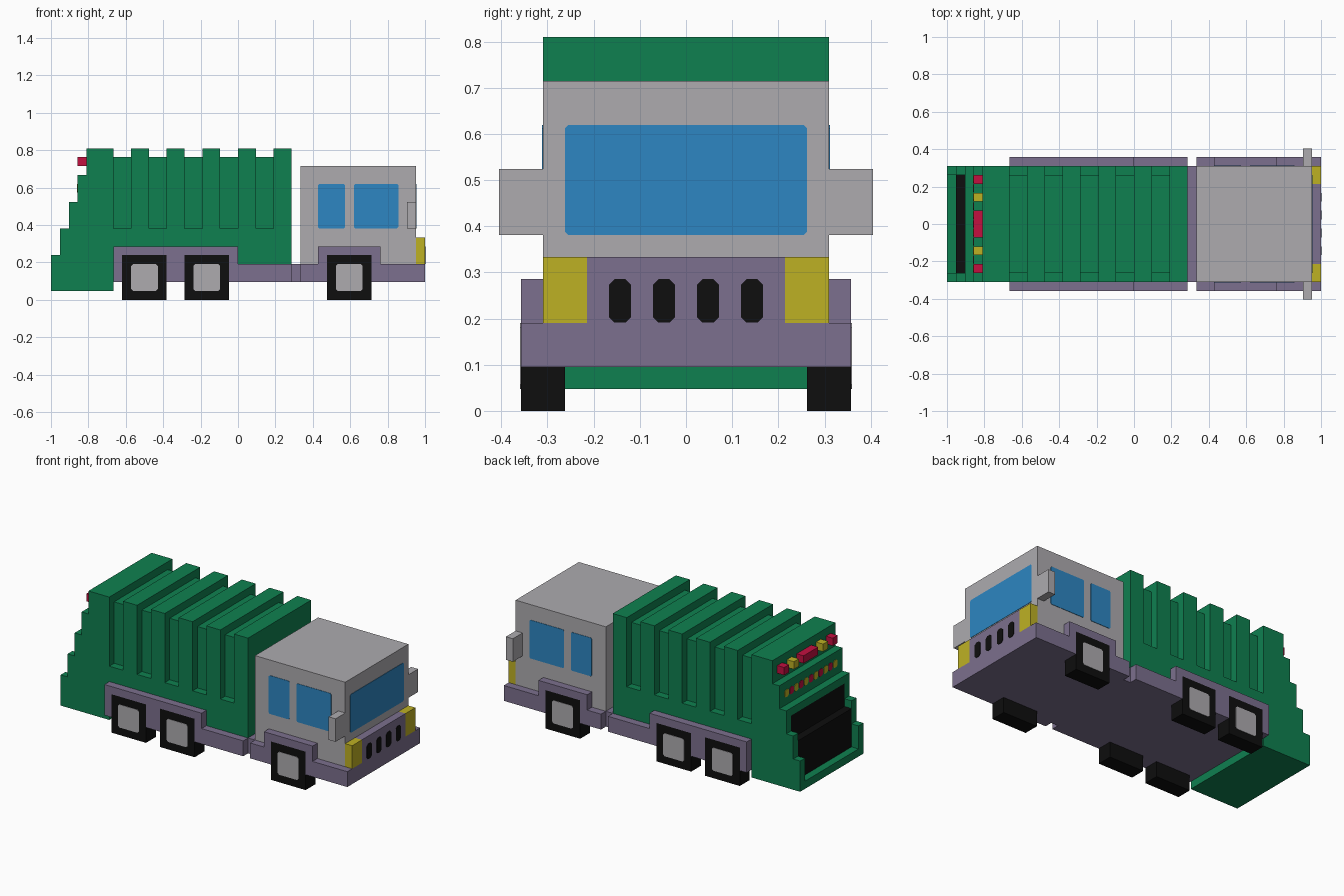
import bpy, bmesh
from mathutils import Vector

U = 1 / 21          # one block; the truck is 42 blocks long
T = 0.05            # half-visible plate thickness in blocks

cube = bpy.data.objects.get("Cube")
if cube:
    bpy.data.objects.remove(cube, do_unlink=True)


def material(name, rgb):
    lin = [((c / 255 + 0.055) / 1.055) ** 2.4 if c > 10 else c / 255 / 12.92 for c in rgb]
    m = bpy.data.materials.new(name)
    m.use_nodes = True
    m.diffuse_color = (*lin, 1)
    m.node_tree.nodes["Principled BSDF"].inputs["Base Color"].default_value = (*lin, 1)
    return m


GREEN = material("body green", (15, 128, 80))
GREY = material("cab grey", (173, 171, 175))
PURPLE = material("chassis purple", (124, 112, 142))
BLUE = material("window blue", (45, 134, 194))
YELLOW = material("lamp yellow", (190, 177, 36))
RED = material("lamp red", (194, 16, 64))
BLACK = material("black", (14, 14, 14))


def finish(name, bm, mat):
    bmesh.ops.recalc_face_normals(bm, faces=bm.faces)
    me = bpy.data.meshes.new(name)
    bm.to_mesh(me)
    bm.free()
    me.materials.append(mat)
    ob = bpy.data.objects.new(name, me)
    bpy.context.collection.objects.link(ob)
    return ob


def add_prism(bm, pts, axis, lo, hi):
    """Extrude an outline along axis; outline is (x, z) for y, (y, z) for x."""
    place = (lambda a, b, d: (d, a, b)) if axis == "x" else (lambda a, b, d: (a, d, b))
    face = bm.faces.new([bm.verts.new(Vector(place(a, b, lo)) * U) for a, b in pts])
    ext = bmesh.ops.extrude_face_region(bm, geom=[face])["geom"]
    verts = [g for g in ext if isinstance(g, bmesh.types.BMVert)]
    bmesh.ops.translate(bm, verts=verts, vec=Vector(place(0, 0, hi - lo)) * U)


def prism(name, pts, axis, lo, hi, mat):
    bm = bmesh.new()
    add_prism(bm, pts, axis, lo, hi)
    return finish(name, bm, mat)


def rect(a0, a1, b0, b1):
    return [(a0, b0), (a1, b0), (a1, b1), (a0, b1)]


def cut_rect(a0, a1, b0, b1, c):
    return [(a0 + c, b0), (a1 - c, b0), (a1, b0 + c), (a1, b1 - c),
            (a1 - c, b1), (a0 + c, b1), (a0, b1 - c), (a0, b0 + c)]


def boxes(name, dims, mat):
    """Join boxes given as x0, x1, y0, y1, z0, z1."""
    bm = bmesh.new()
    for x0, x1, y0, y1, z0, z1 in dims:
        add_prism(bm, rect(x0, x1, z0, z1), "y", y0, y1)
    return finish(name, bm, mat)


SIDES = (("left", 1), ("right", -1))    # +y, -y


def span(s, a, b):
    return sorted((s * a, s * b))


# Chassis: centre slabs, hitch and side rails with wheel cut-outs
boxes("chassis_centre", [(-14, 6, -5.5, 5.5, 2, 4), (7, 21, -5.5, 5.5, 2, 4)], PURPLE)
boxes("hitch", [(6, 7, -6.5, 6.5, 2, 4)], PURPLE)
rear_rail = [(-14, 2), (-13, 2), (-13, 5), (-8, 5), (-8, 2), (-6, 2), (-6, 5), (-1, 5),
             (-1, 2), (6, 2), (6, 4), (0, 4), (0, 6), (-14, 6)]
front_rail = [(7, 2), (10, 2), (10, 5), (15, 5), (15, 2), (21, 2), (21, 4), (16, 4),
              (16, 6), (9, 6), (9, 4), (7, 4)]
for side, s in SIDES:
    lo, hi = span(s, 5.5, 7.5)
    prism(f"rear_rail_{side}", rear_rail, "y", lo, hi, PURPLE)
    prism(f"front_rail_{side}", front_rail, "y", lo, hi, PURPLE)
    # Square wheels with hub plates
    for label, x in (("rear", -13), ("middle", -6), ("front", 10)):
        prism(f"{label}_wheel_{side}", rect(x, x + 5, 0, 5), "y", lo, hi, BLACK)
        prism(f"{label}_hub_{side}", cut_rect(x + 1, x + 4, 1, 4, 0.2), "y",
              *span(s, 7.5 - T, 7.5 + T), GREY)

# Cab with windows, mirrors, grille and headlights
boxes("cab", [(7, 20, -6.5, 6.5, 4, 15)], GREY)
prism("windscreen", cut_rect(-5.5, 5.5, 8, 13, 0.15), "x", 20 - T, 20 + T, BLUE)
boxes("grille", [(20, 21, -4.5, 4.5, 4, 7)], PURPLE)
for i, y in enumerate((-3, -1, 1, 3)):
    prism(f"grille_slot_{i + 1}", cut_rect(y - 0.5, y + 0.5, 4.02, 6, 0.25), "x",
          21 - T, 21 + T, BLACK)
for side, s in SIDES:
    skin = span(s, 6.5 - T, 6.5 + T)
    prism(f"rear_window_{side}", cut_rect(9, 12, 8, 13, 0.15), "y", *skin, BLUE)
    prism(f"front_window_{side}", cut_rect(13, 18, 8, 13, 0.15), "y", *skin, BLUE)
    boxes(f"mirror_{side}", [(19, 20, *span(s, 6.5, 8.5), 8, 11)], GREY)
    boxes(f"headlight_{side}", [(20, 21, *span(s, 4.5, 6.5), 4, 7)], YELLOW)

# Refuse body: lower box, narrower core and raised ribs
boxes("body_lower", [(-14, 6, -6.5, 6.5, 4, 8)], GREEN)
boxes("body_core", [(-14, 6, -5.5, 5.5, 8, 16)], GREEN)
boxes("body_ribs", [(x, x + 2, -6.5, 6.5, 8, 17) for x in range(-12, 5, 4)], GREEN)

# Tail: solid block, stepped cheeks, stepped centre and loading lip
boxes("tail_block", [(-17, -14, -6.5, 6.5, 1, 17)], GREEN)
cheek = [(-21, 1), (-17, 1), (-17, 14), (-18, 14), (-18, 11), (-19, 11),
         (-19, 8), (-20, 8), (-20, 5), (-21, 5)]
for side, s in SIDES:
    prism(f"tail_cheek_{side}", cheek, "y", *span(s, 5.5, 6.5), GREEN)
boxes("tail_lip", [(-21, -17, -5.5, 5.5, 1, 2)], GREEN)
boxes("tail_steps", [(-18, -17, -5.5, 5.5, 10, 14), (-19, -18, -5.5, 5.5, 10, 11)], GREEN)
boxes("hopper_opening", [(-20, -19, -5.5, 5.5, 2, 7), (-19, -17, -5.5, 5.5, 2, 10)], BLACK)

# Reflector strip of alternating colours
for i in range(11):
    y = 5 - i
    prism(f"reflector_{i + 1}", cut_rect(y - 0.42, y + 0.42, 12.02, 12.98, 0.2), "x",
          -18 - T, -18 + T, RED if i % 2 else YELLOW)

# Warning lamps on the upper tail
boxes("centre_lamp", [(-18, -17, -1.5, 1.5, 15, 16)], RED)
for side, s in SIDES:
    boxes(f"inner_lamp_{side}", [(-18, -17, *span(s, 2.5, 3.5), 15, 16)], YELLOW)
    boxes(f"outer_lamp_{side}", [(-18, -17, *span(s, 4.5, 5.5), 15, 16)], RED)
